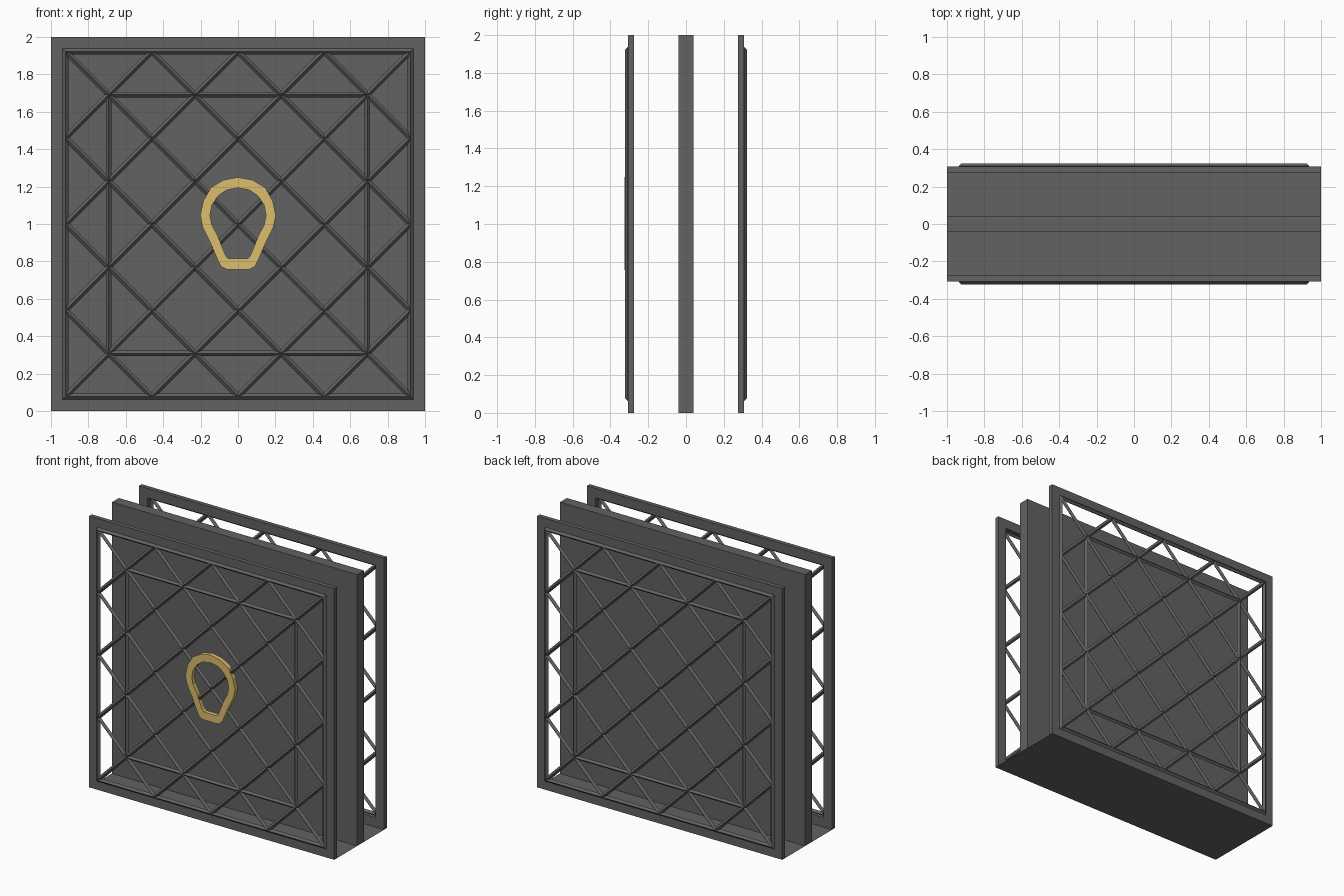
import bpy, bmesh
from math import atan2
from mathutils import Matrix, Vector

if "Cube" in bpy.data.objects:
    bpy.data.objects.remove(bpy.data.objects["Cube"])

R = 0.015       # rod half width
Y = 0.309       # lattice plane
A, S = 0.922, 0.461  # lattice half size and diagonal spacing


def material(name, color):
    mat = bpy.data.materials.new(name)
    mat.diffuse_color = color
    mat.use_nodes = True
    mat.node_tree.nodes["Principled BSDF"].inputs["Base Color"].default_value = mat.diffuse_color
    return mat


DARK = material("dark_metal", (0.122, 0.122, 0.122, 1))
GOLD = material("gold", (0.71, 0.51, 0.155, 1))


def finish(bm, name, mat=DARK):
    bmesh.ops.recalc_face_normals(bm, faces=bm.faces[:])
    me = bpy.data.meshes.new(name)
    bm.to_mesh(me)
    bm.free()
    me.materials.append(mat)
    ob = bpy.data.objects.new(name, me)
    bpy.context.collection.objects.link(ob)


def bridge(bm, loops):
    """Join equal vertex loops with quads, last back to first."""
    n = len(loops[0])
    for i, a in enumerate(loops):
        b = loops[(i + 1) % len(loops)]
        for j in range(n):
            k = (j + 1) % n
            bm.faces.new((a[j], a[k], b[k], b[j]))


def square_ring(bm, profile):
    """Mitred square ring around (0, z=1) from a profile of (half size, y)."""
    bridge(bm, [[bm.verts.new((sx * h, y, 1 + sz * h))
                 for sx, sz in ((-1, -1), (1, -1), (1, 1), (-1, 1))]
                for h, y in profile])


def rod(bm, x0, z0, x1, z1, y):
    """Diamond-section rod in an upright plane."""
    dx, dz = x1 - x0, z1 - z0
    m = Matrix.Translation(((x0 + x1) / 2, y, 1 + (z0 + z1) / 2)) @ Matrix.Rotation(atan2(dx, dz), 4, 'Y')
    bmesh.ops.create_cone(bm, cap_ends=True, segments=4, radius1=R, radius2=R,
                          depth=Vector((dx, dz)).length, matrix=m)


# Middle slab
bm = bmesh.new()
bmesh.ops.create_cube(bm, size=1, matrix=Matrix.Translation((0, 0, 1)) @ Matrix.Diagonal((2, 0.08, 2, 1)))
finish(bm, "middle_slab")

# Thin floor
bm = bmesh.new()
bm.faces.new([bm.verts.new((x, y, 0)) for x, y in ((-1, -.307), (1, -.307), (1, .307), (-1, .307))])
finish(bm, "floor_sheet")

for side, label in ((-1, "front"), (1, "back")):
    # Outer frame
    bm = bmesh.new()
    square_ring(bm, [(1, side * .275), (1, side * .307), (.93, side * .307), (.93, side * .275)])
    finish(bm, label + "_frame")

    # Lattice: border, inner square and diagonals
    bm = bmesh.new()
    y = side * Y
    for h in (A, A * 0.75):
        square_ring(bm, [(h + R, y), (h, y + R), (h - R, y), (h, y - R)])
    for k in range(-3, 4):
        lo, hi = max(-A, k * S - A), min(A, k * S + A)
        for s in (1, -1):
            rod(bm, s * lo, k * S - lo, s * hi, k * S - hi, y)
    finish(bm, label + "_lattice")

# Gold pear-shaped ring on the front lattice
outer = [(0, 1.25), (.078, 1.235), (.145, 1.195), (.185, 1.125), (.203, 1.045),
         (.188, .98), (.15, .905), (.105, .8), (.09, .772), (.06, .757)]
inner = [(0, 1.193), (.06, 1.182), (.107, 1.15), (.14, 1.1), (.15, 1.045),
         (.14, .995), (.11, .94), (.072, .845), (.062, .825), (.05, .815)]
bm = bmesh.new()
loops = []
for half, y in ((outer, -.292), (outer, -.3245), (inner, -.3245), (inner, -.292)):
    pts = half + [(-x, z) for x, z in reversed(half[1:])]
    loops.append([bm.verts.new((x, y, z)) for x, z in pts])
bridge(bm, loops)
finish(bm, "pear_ring", GOLD)
